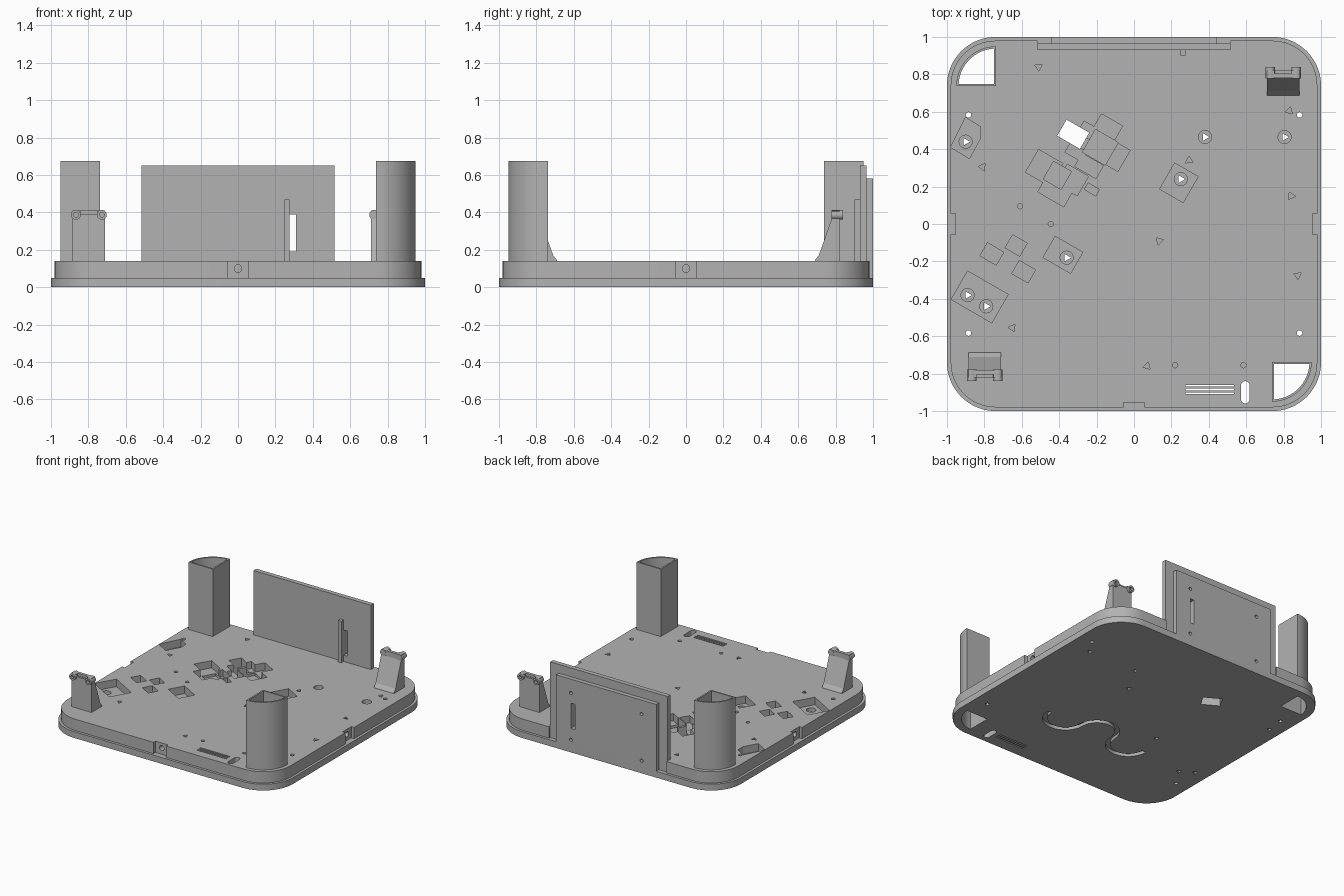
import bpy, bmesh
from math import sin, cos, pi, radians, asin
from mathutils import Matrix, Vector

if "Cube" in bpy.data.objects:
    bpy.data.objects.remove(bpy.data.objects["Cube"])

grey = bpy.data.materials.new("plain_grey")
grey.use_nodes = True
COLOUR = (0.45, 0.45, 0.45, 1)
grey.diffuse_color = COLOUR
grey.node_tree.nodes["Principled BSDF"].inputs["Base Color"].default_value = COLOUR

TOP, STEP = 0.14, 0.05
ALONG_X = Matrix(((0, 0, 1, 0), (1, 0, 0, 0), (0, 1, 0, 0), (0, 0, 0, 1)))   # profile in y, z
ALONG_Y = Matrix(((1, 0, 0, 0), (0, 0, -1, 0), (0, 1, 0, 0), (0, 0, 0, 1)))  # profile in x, z


# ---- helpers
def prism(bm, pts, z0, z1, m=Matrix()):
    """Add a closed prism over a flat outline."""
    low, high = ([bm.verts.new(m @ Vector((x, y, z))) for x, y in pts] for z in (z0, z1))
    faces = [bm.faces.new(low[::-1]), bm.faces.new(high)]
    n = len(pts)
    for i in range(n):
        j = (i + 1) % n
        faces.append(bm.faces.new((low[i], low[j], high[j], high[i])))
    bmesh.ops.recalc_face_normals(bm, faces=faces)


def ring(x, y, r, n=24, a=0.0):
    return [(x + r * cos(a + 2 * pi * i / n), y + r * sin(a + 2 * pi * i / n)) for i in range(n)]


def rect(x, y, w, h, a=0.0):
    c, s = cos(a), sin(a)
    return [(x + c * u - s * v, y + s * u + c * v)
            for u, v in ((-w/2, -h/2), (w/2, -h/2), (w/2, h/2), (-w/2, h/2))]


def rounded(half, r, n=16):
    pts = []
    for k, (sx, sy) in enumerate(((1, 1), (-1, 1), (-1, -1), (1, -1))):
        for i in range(n + 1):
            a = (k + i / n) * pi / 2
            pts.append((sx * (half - r) + r * cos(a), sy * (half - r) + r * sin(a)))
    return pts


def quarter(side, t=0.0, n=24):
    """Quarter disc whose square corner points at the middle of the tray."""
    r = 0.213 - t
    a0 = asin(t / r)
    pts = [(t, t)] + [(r * cos(a), r * sin(a))
                      for a in (a0 + (pi / 2 - 2 * a0) * i / n for i in range(n + 1))]
    return [(side * (0.737 + u), -side * (0.737 + v)) for u, v in pts]


def make(name, bm):
    mesh = bpy.data.meshes.new(name)
    bm.to_mesh(mesh)
    bm.free()
    ob = bpy.data.objects.new(name, mesh)
    bpy.context.collection.objects.link(ob)
    mesh.materials.append(grey)
    return ob


def activate(ob):
    bpy.ops.object.select_all(action='DESELECT')
    ob.select_set(True)
    bpy.context.view_layer.objects.active = ob


def cut(ob, solids, overlap=False):
    """Subtract a list of (outline, z0, z1, matrix) prisms."""
    bm = bmesh.new()
    for s in solids:
        prism(bm, *s)
    tool = make("cutter", bm)
    tool.hide_render = True
    mod = ob.modifiers.new("cut", 'BOOLEAN')
    mod.operation, mod.solver, mod.object = 'DIFFERENCE', 'EXACT', tool
    mod.use_self = overlap
    activate(ob)
    bpy.ops.object.modifier_apply(modifier=mod.name)
    bpy.data.objects.remove(tool)


def smooth(ob):
    activate(ob)
    bpy.ops.object.shade_smooth_by_angle(angle=radians(30))


# ---- stepped tray
bm = bmesh.new()
levels = [[bm.verts.new((x, y, z)) for x, y in rounded(h, r)]
          for h, r, z in ((1, 0.26, 0), (1, 0.26, STEP), (0.98, 0.24, STEP), (0.98, 0.24, TOP))]
bm.faces.new(levels[0][::-1])
bm.faces.new(levels[-1])
for lo, hi in zip(levels, levels[1:]):
    for i in range(len(lo)):
        j = (i + 1) % len(lo)
        bm.faces.new((lo[i], lo[j], hi[j], hi[i]))
tray = make("tray", bm)

# edge notches, panel seat and tower shafts
cut(tray, [(rect(0, -1, 0.11, 0.09), STEP, 0.3),
           (rect(-1, 0, 0.09, 0.11), STEP, 0.3),
           (rect(1, 0, 0.09, 0.11), STEP, 0.3),
           (rect(0, 1.03, 1.03, 0.2), STEP, 0.3),
           (quarter(1, 0.012), -0.1, 0.3),
           (quarter(-1, 0.012), -0.1, 0.3)])
# screw holes in the notches
cut(tray, [(ring(0, 0.1, 0.02), 0.9, 1.1, ALONG_Y),
           (ring(0, 0.1, 0.02), 0.9, 1.1, ALONG_X),
           (ring(0, 0.1, 0.02), -1.1, -0.9, ALONG_X)])

# tilted component pockets: x, y, width, height, floor
TILT = radians(-30)
pockets = [(0.24, 0.22, 0.145, 0.16, 0.08), (-0.38, -0.165, 0.17, 0.13, 0.08),
           (-0.825, -0.39, 0.25, 0.175, 0.08), (-0.76, -0.16, 0.1, 0.08, 0.08),
           (-0.63, -0.115, 0.09, 0.08, 0.08), (-0.59, -0.255, 0.1, 0.08, 0.08),
           (-0.15, 0.5, 0.13, 0.13, 0.08), (-0.18, 0.41, 0.14, 0.14, 0.06),
           (-0.11, 0.37, 0.13, 0.13, 0.08), (-0.48, 0.3, 0.15, 0.14, 0.08),
           (-0.41, 0.26, 0.11, 0.11, 0.06), (-0.33, 0.235, 0.13, 0.12, 0.08),
           (-0.42, 0.175, 0.16, 0.1, 0.08), (-0.31, 0.385, 0.1, 0.06, 0.08),
           (-0.24, 0.31, 0.13, 0.08, 0.08), (-0.225, 0.185, 0.07, 0.04, 0.08),
           (-0.25, 0.5, 0.08, 0.07, 0.08), (-0.325, 0.48, 0.14, 0.1, -0.1)]
solids = [(rect(x, y, w, h, TILT), z + 0.0003 * i, 0.2 + 0.003 * i)
          for i, (x, y, w, h, z) in enumerate(pockets)]
solids.append(([(-0.98, 0.41), (-0.88, 0.35), (-0.82, 0.46), (-0.822, 0.52), (-0.9, 0.57)], 0.08, 0.19))
cut(tray, solids, True)

# round seats, each with a three-sided hole through its floor
seats = [(-0.9, 0.44), (0.38, 0.465), (0.805, 0.465), (0.25, 0.24),
         (-0.36, -0.18), (-0.89, -0.38), (-0.79, -0.44)]
cut(tray, [(ring(x, y, 0.035), 0.05, 0.3) for x, y in seats])
holes = [(ring(x, y, 0.024, 3), -0.1, 0.3) for x, y in seats]
# blind triangles
for i, (x, y) in enumerate([(-0.51, 0.84), (-0.81, 0.305), (0.83, 0.605), (0.295, 0.34), (0.84, 0.15),
                            (0.135, -0.09), (0.875, -0.275), (-0.65, -0.555), (0.07, -0.76)]):
    holes.append((ring(x, y, 0.023, 3, i * 0.35 + 0.6), 0.05, 0.3))
# round screw holes, through and blind
holes += [(ring(sx * 0.885, sy * 0.583, 0.015, 16), -0.1, 0.3) for sx in (1, -1) for sy in (1, -1)]
holes += [(ring(x, y, 0.014, 16), 0.05, 0.3)
          for x, y in ((-0.61, 0.095), (-0.445, 0), (0.22, -0.755), (0.585, -0.755))]
# vents and pill slot
holes += [(rect(0.405, y, 0.26, 0.01), -0.1, 0.3) for y in (-0.865, -0.885, -0.905)]
pill = [(0.595 + 0.023 * cos(a), -0.9 + 0.023 * sin(a) + (0.037 if k < 9 else -0.037))
        for k, a in enumerate([pi * i / 8 for i in range(9)] + [pi + pi * i / 8 for i in range(9)])]
holes.append((pill, -0.1, 0.3))
cut(tray, holes)

# wavy cable groove underneath
path = []
for cx, cy, sign in ((0.325, -0.38, -1), (0.03, -0.38, 1), (-0.265, -0.38, -1)):
    path += [Vector((cx + 0.1475 * cos(pi * i / 16), cy + sign * 0.1475 * sin(pi * i / 16)))
             for i in range(16)]
path.append(Vector((-0.4125, -0.38)))
left, right = [], []
for i, p in enumerate(path):
    d = (path[min(i + 1, len(path) - 1)] - path[max(i - 1, 0)]).normalized() * 0.018
    left.append((p.x - d.y, p.y + d.x))
    right.append((p.x + d.y, p.y - d.x))
cut(tray, [(left + right[::-1], -0.1, 0.025)])
smooth(tray)

# ---- hollow corner towers
for name, side in (("front_left_tower", 1), ("back_right_tower", -1)):
    bm = bmesh.new()
    prism(bm, quarter(side), 0.1, 0.675)
    tower = make(name, bm)
    cut(tower, [(quarter(side, 0.012), 0, 0.8)])
    smooth(tower)

# ---- back panel and its outer cover, with slot and screw holes
slot = (rect(0.293, 0.29, 0.035, 0.2), -1.2, -0.8, ALONG_Y)
screws = [(ring(x, z, 0.013, 16), -1.1, -0.975, ALONG_Y) for x in (-0.31, 0.31) for z in (0.1, 0.47)]
for name, w, y0, y1, top in (("back_panel", 1.03, 0.93, 0.966, 0.65),
                             ("back_cover", 0.88, 0.965, 1.0, 0.58)):
    bm = bmesh.new()
    prism(bm, rect(0, (y0 + y1) / 2, w, y1 - y0), STEP, top)
    cut(make(name, bm), [slot] + (screws if name == "back_cover" else []))
bm = bmesh.new()
prism(bm, rect(0.262, 0.916, 0.028, 0.032), TOP - 0.01, 0.47)
make("panel_rib", bm)

# ---- hinge brackets, one turned half round
wedge = [(0.685, 0.13), (0.69, 0.145), (0.71, 0.17), (0.78, 0.37), (0.78, 0.41), (0.82, 0.41), (0.82, 0.13)]
for name, turn in (("back_left_bracket", 0), ("front_right_bracket", pi)):
    spin = Matrix.Rotation(turn, 4, 'Z')
    bm = bmesh.new()
    prism(bm, wedge, 0.71, 0.885, spin @ ALONG_X)
    bracket = make(name, bm)
    cut(bracket, [(rect(0.7975, 0.42, 0.09, 0.06), -0.85, -0.805, spin @ ALONG_Y)])
    for k, x in enumerate((0.728, 0.867)):
        bm = bmesh.new()
        prism(bm, ring(x, 0.387, 0.026), -0.84, -0.778, spin @ ALONG_Y)
        peg = make(name + "_peg_" + str(k + 1), bm)
        cut(peg, [(ring(x, 0.387, 0.013), -0.9, -0.81, spin @ ALONG_Y)])
        smooth(peg)
